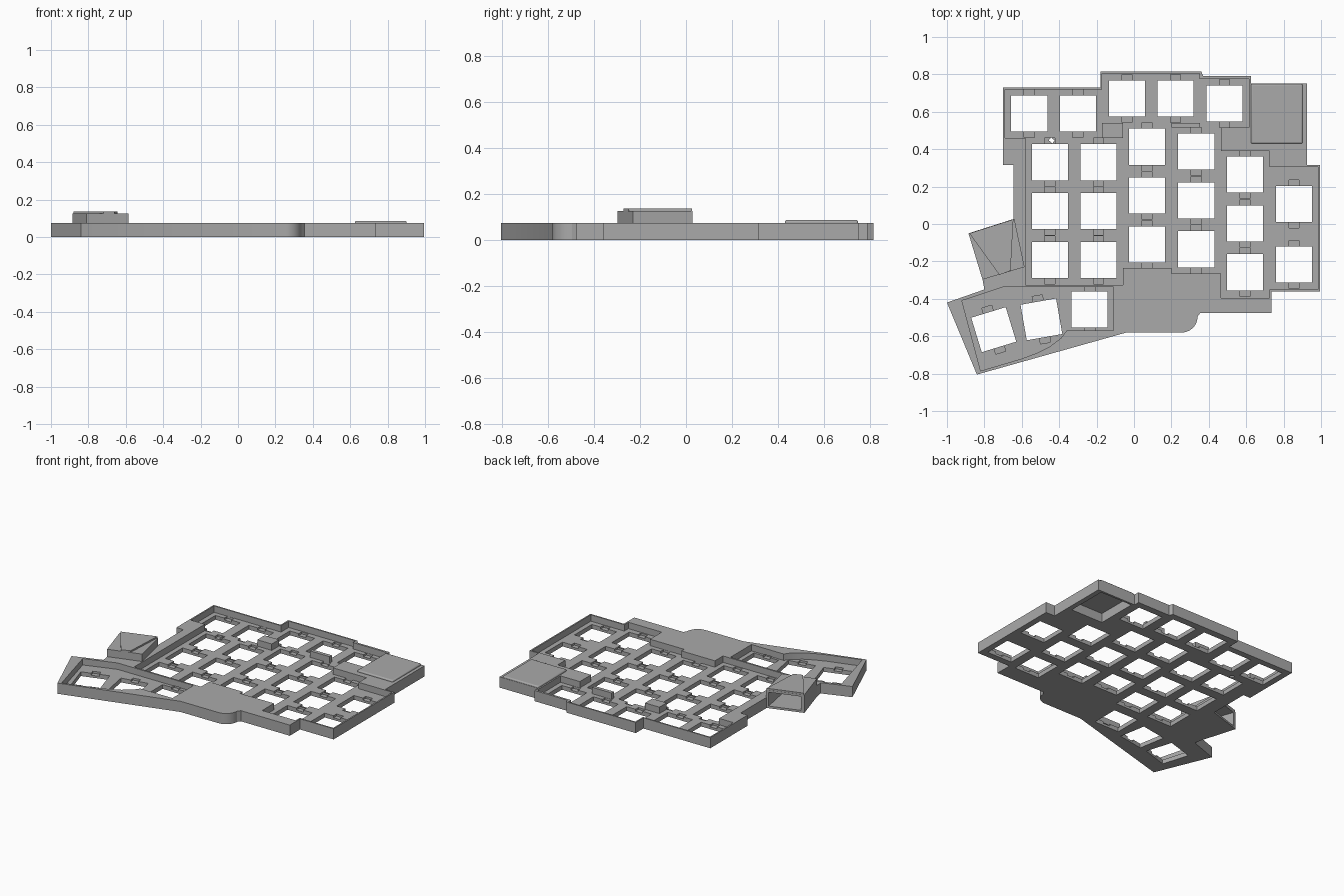
import bpy
import bmesh
from math import cos, sin, radians
from mathutils import Matrix, Vector

cube = bpy.data.objects.get("Cube")
if cube:
    bpy.data.objects.remove(cube)

grey = bpy.data.materials.new("light grey plastic")
grey.use_nodes = True
COLOUR = (0.4, 0.4, 0.4, 1)
grey.diffuse_color = COLOUR
grey.node_tree.nodes["Principled BSDF"].inputs["Base Color"].default_value = COLOUR

TOP, FLOOR, HOLE = 0.075, 0.03, 0.193


def add_prism(bm, pts, z0, z1):
    """Extrude a flat outline from z0 to z1."""
    face = bm.faces.new([bm.verts.new((x, y, z0)) for x, y in pts])
    up = bmesh.ops.extrude_face_region(bm, geom=[face])["geom"]
    bmesh.ops.translate(bm, vec=(0, 0, z1 - z0),
                        verts=[v for v in up if isinstance(v, bmesh.types.BMVert)])


def make(name, shapes):
    """One object from a list of (outline, bottom, top)."""
    bm = bmesh.new()
    for pts, z0, z1 in shapes:
        add_prism(bm, pts, z0, z1)
    bmesh.ops.recalc_face_normals(bm, faces=bm.faces)
    mesh = bpy.data.meshes.new(name)
    bm.to_mesh(mesh)
    bm.free()
    mesh.materials.append(grey)
    obj = bpy.data.objects.new(name, mesh)
    bpy.context.collection.objects.link(obj)
    return obj


def rect(x0, y0, x1, y1):
    return [(x0, y0), (x1, y0), (x1, y1), (x0, y1)]


def turned_rect(x, y, w, h, angle):
    turn = Matrix.Rotation(radians(angle), 2)
    return [tuple(turn @ Vector((a * w / 2, b * h / 2)) + Vector((x, y)))
            for a, b in ((-1, -1), (1, -1), (1, 1), (-1, 1))]


def cut(obj, shapes):
    """Subtract prisms and bake the result."""
    cutter = make("cutter", shapes)
    cutter.hide_render = True
    mod = obj.modifiers.new("cut", 'BOOLEAN')
    mod.operation, mod.solver, mod.object = 'DIFFERENCE', 'EXACT', cutter
    graph = bpy.context.evaluated_depsgraph_get()
    baked = bpy.data.meshes.new_from_object(obj.evaluated_get(graph))
    obj.modifiers.clear()
    obj.data = baked
    bpy.data.objects.remove(cutter)


# Outer case outline, with the rounded front corner
corner = [(0.255 + 0.085 * cos(radians(a)), -0.495 - 0.085 * sin(radians(a)))
          for a in range(0, 91, 10)]
outline = [(-0.7, 0.73), (-0.18, 0.73), (-0.18, 0.815), (0.36, 0.815), (0.37, 0.79),
           (0.625, 0.79), (0.625, 0.75), (0.925, 0.75), (0.925, 0.315), (0.995, 0.315),
           (0.995, -0.36), (0.735, -0.36), (0.735, -0.475), (0.355, -0.475)] + corner + [
           (-0.04, -0.58), (-0.84, -0.805), (-1, -0.42), (-0.8, -0.35), (-0.81, -0.295),
           (-0.645, -0.245), (-0.645, 0.315), (-0.7, 0.315)]
case = make("case", [(outline, 0, TOP)])

# Sunken key wells
main_well = [(-0.69, 0.72), (-0.17, 0.72), (-0.17, 0.805), (0.35, 0.805), (0.35, 0.775),
             (0.615, 0.775), (0.615, 0.515), (0.465, 0.515), (0.465, 0.39), (0.725, 0.39),
             (0.725, 0.305), (0.985, 0.305), (0.985, -0.35), (0.725, -0.35),
             (0.725, -0.395), (0.465, -0.395), (0.465, -0.265), (0.2, -0.265),
             (0.2, -0.235), (-0.06, -0.235), (-0.06, -0.325), (-0.58, -0.325),
             (-0.58, 0.46), (-0.69, 0.46)]
thumb_well = [(-0.92, -0.41), (-0.7, -0.337), (-0.11, -0.337), (-0.11, -0.57),
              (-0.36, -0.57), (-0.39, -0.61), (-0.45, -0.655), (-0.52, -0.69),
              (-0.6, -0.72), (-0.82, -0.785)]
cut(case, [(main_well, FLOOR, 0.2), (thumb_well, FLOOR, 0.2)])

# Key positions: columns, top row, thumb keys
columns = [(-0.45, 0.33, 3), (-0.19, 0.33, 3), (0.07, 0.413, 3), (0.333, 0.387, 3),
           (0.594, 0.264, 3)]
keys = [(x, y - 0.261 * i, 0) for x, y, n in columns for i in range(n)]
keys += [(0.855, 0.108, 0), (0.855, -0.217, 0)]
keys += [(-0.56, 0.59, 0), (-0.3, 0.59, 0), (-0.037, 0.67, 0), (0.222, 0.67, 0),
         (0.484, 0.645, 0)]
keys += [(-0.237, -0.457, 0), (-0.495, -0.51, 10), (-0.75, -0.565, 17)]

# Clip notches, then the openings through the plate
cut(case, [(turned_rect(x, y, 0.055, HOLE + 0.064, a), FLOOR - 0.014, FLOOR + 0.002)
           for x, y, a in keys])
cut(case, [(turned_rect(x, y, HOLE, HOLE, a), -0.1, 0.2) for x, y, a in keys])
cut(case, [(turned_rect(-0.44, 0.447, 0.025, 0.02, -40), -0.1, 0.2)])

# Hollow under the controller cover
cut(case, [(rect(0.64, 0.445, 0.89, 0.735), -0.1, 0.065)])

# Raised cover with softened edges
cover = make("controller_cover", [(rect(0.625, 0.43, 0.902, 0.748), 0.067, 0.087)])
bevel = cover.modifiers.new("soft edges", 'BEVEL')
bevel.width, bevel.segments = 0.008, 3

# Raised blocks between the key rows
make("screw_blocks", [(rect(-0.172, 0.46, -0.06, 0.54), FLOOR - 0.001, TOP),
                      (rect(0.2, 0.515, 0.352, 0.54), FLOOR - 0.001, TOP)])

# Side socket housing, open at the back, with a tapered lid
cavity = [([(-0.875, -0.01), (-0.665, 0.06), (-0.615, -0.21), (-0.785, -0.265)],
           0.015, 0.112)]
cut(case, cavity)
housing = make("socket_housing", [([(-0.885, -0.05), (-0.64, 0.028), (-0.585, -0.23),
                                    (-0.81, -0.297)], 0, 0.127)])
cut(housing, cavity)
make("socket_lid", [([(-0.88, -0.05), (-0.645, 0.025), (-0.66, -0.25), (-0.72, -0.272)],
                     0.126, 0.138)])

# Smooth shading with sharp edges kept
for obj in bpy.context.collection.objects:
    obj.select_set(obj.type == 'MESH')
bpy.context.view_layer.objects.active = case
bpy.ops.object.shade_smooth_by_angle(angle=radians(30))
